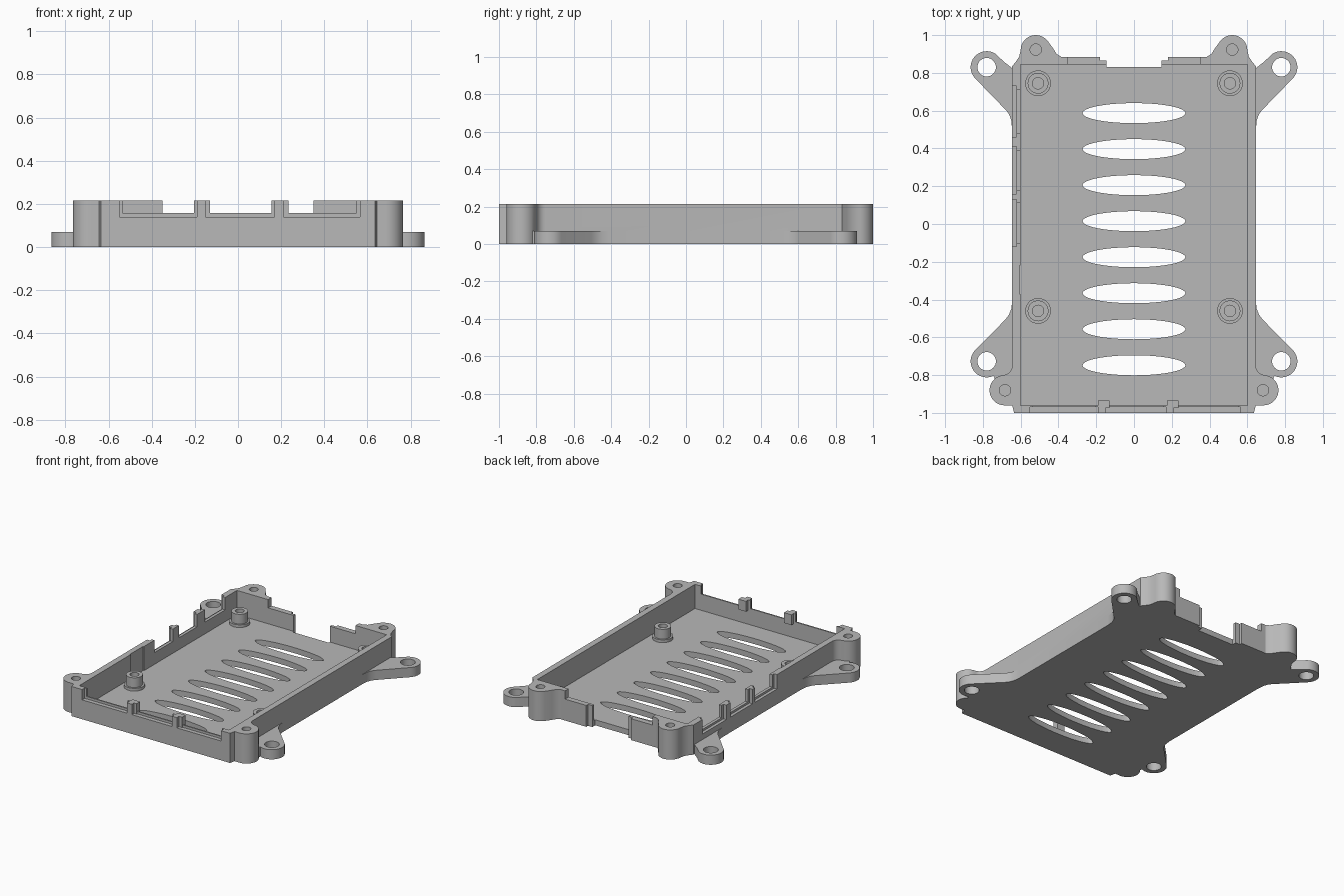
import bpy, bmesh, math

if "Cube" in bpy.data.objects:
    bpy.data.objects.remove(bpy.data.objects["Cube"])

TOP, FLOOR, LUG = 0.215, 0.04, 0.07

grey = bpy.data.materials.new("light grey plastic")
grey.diffuse_color = (0.48, 0.48, 0.48, 1)
grey.use_nodes = True
grey.node_tree.nodes["Principled BSDF"].inputs["Base Color"].default_value = grey.diffuse_color


def arc(cx, cy, rx, a0, a1, n=16, ry=None):
    ry = rx if ry is None else ry
    angles = [math.radians(a0 + (a1 - a0) * i / n) for i in range(n + 1)]
    return [(cx + rx * math.cos(a), cy + ry * math.sin(a)) for a in angles]


def mirrored(pts, sx):
    return [(x * sx, y) for x, y in pts]


def prism(name, pts, z0, z1):
    """Extrude a flat outline from z0 to z1."""
    bm = bmesh.new()
    face = bm.faces.new([bm.verts.new((x, y, z0)) for x, y in pts])
    ext = bmesh.ops.extrude_face_region(bm, geom=[face])["geom"]
    for v in ext:
        if isinstance(v, bmesh.types.BMVert):
            v.co.z = z1
    bmesh.ops.recalc_face_normals(bm, faces=bm.faces)
    mesh = bpy.data.meshes.new(name)
    bm.to_mesh(mesh)
    bm.free()
    obj = bpy.data.objects.new(name, mesh)
    bpy.context.collection.objects.link(obj)
    mesh.materials.append(grey)
    return obj


def box(name, x0, x1, y0, y1, z0, z1):
    return prism(name, [(x0, y0), (x1, y0), (x1, y1), (x0, y1)], z0, z1)


def disc(name, x, y, r, z0, z1, n=32, ry=None):
    return prism(name, arc(x, y, r, 0, 360, n, ry)[:-1], z0, z1)


def combine(target, other, op):
    """Apply a boolean and remove the helper."""
    mod = target.modifiers.new(op, "BOOLEAN")
    mod.object, mod.operation, mod.solver = other, op, "EXACT"
    bpy.context.view_layer.objects.active = target
    bpy.ops.object.modifier_apply(modifier=mod.name)
    bpy.data.objects.remove(other, do_unlink=True)


def cut(target, other):
    combine(target, other, "DIFFERENCE")


def join(target, other):
    combine(target, other, "UNION")


# Tray outline with the four tall screw bosses
half = [(0.635, -1), (0.645, -0.96)]
half += arc(0.685, -0.88, 0.08, -90, 80)
half += arc(0.695, -0.75, 0.05, 260, 180, 6)
half += [(0.645, 0.835), (0.625, 0.86), (0.608, 0.885)]
half += arc(0.52, 0.92, 0.08, 0, 145)
half += [(0.425, 0.925), (0.41, 0.9), (0.385, 0.885)]
tray = prism("tray", half + mirrored(half, -1)[::-1], 0, TOP)
cut(tray, box("cavity", -0.6, 0.6, -0.96, 0.845, FLOOR, 1))

# Mounting lugs at the four corners
front_lug = [(0.62, -0.41), (0.645, -0.41), (0.65, -0.45), (0.662, -0.48), (0.68, -0.505)]
front_lug += arc(0.78, -0.727, 0.085, 45, -115) + [(0.72, -0.86), (0.62, -0.86)]
back_lug = [(0.62, 0.5), (0.645, 0.5), (0.65, 0.55), (0.662, 0.582), (0.68, 0.605)]
back_lug += arc(0.78, 0.83, 0.085, -45, 125) + [(0.69, 0.86), (0.645, 0.825), (0.62, 0.82)]
for s in (-1, 1):
    join(tray, prism("lug", mirrored(front_lug, s), 0, LUG))
    join(tray, prism("lug", mirrored(back_lug, s), 0, LUG))

# Front wall openings: deeper outer recess, shallower inner lip
for x0, x1 in ((-0.55, -0.19), (-0.15, 0.17), (0.21, 0.565)):
    cut(tray, box("recess", x0, x1, -1.1, -0.97, 0.14, 1))
    cut(tray, box("opening", x0 + 0.015, x1 - 0.015, -1.1, -0.9, 0.157, 1))

# Tabs behind the front wall posts
for x in (-0.16, 0.205):
    join(tray, box("tab", x - 0.03, x + 0.03, -0.975, -0.935, 0.14, TOP))

# Left wall port openings
for y0, y1 in ((-0.12, 0.13), (0.16, 0.41), (0.46, 0.73)):
    cut(tray, box("recess", -0.7, -0.622, y0, y1, 0.11, 1))
    cut(tray, box("opening", -0.7, -0.55, y0 + 0.02, y1 - 0.02, 0.125, 1))
cut(tray, box("groove", -0.606, -0.59, -0.37, -0.22, FLOOR, 1))

# Back wall: lowered middle and a slot through the floor edge
cut(tray, box("lowered", -0.35, 0.35, 0.82, 1, 0.155, 1))
cut(tray, box("rebate", -0.18, 0.18, 0.865, 1, -1, 1))
cut(tray, box("slot", -0.145, 0.145, 0.832, 1, -1, 1))

# Vent slots
for i in range(8):
    cut(tray, disc("vent", 0, 0.587 - i * 0.1907, 0.272, -1, 1, 64, 0.053))

# Screw holes in bosses (blind) and lugs (through)
for s in (-1, 1):
    for x, y in ((0.52, 0.923), (0.683, -0.88)):
        cut(tray, disc("screw_hole", s * x, y, 0.03, FLOOR, 1))
    for x, y in ((0.78, 0.83), (0.78, -0.727)):
        cut(tray, disc("lug_hole", s * x, y, 0.049, -1, 1))

# Board standoffs with a wider foot
for s in (-1, 1):
    for y in (0.745, -0.46):
        join(tray, disc("foot", s * 0.508, y, 0.068, 0.02, 0.06))
        join(tray, disc("standoff", s * 0.508, y, 0.055, 0.03, 0.13))
        cut(tray, disc("pilot_hole", s * 0.508, y, 0.03, FLOOR, 1))

bpy.ops.object.select_all(action="DESELECT")
tray.select_set(True)
bpy.context.view_layer.objects.active = tray
bpy.ops.object.shade_smooth_by_angle(angle=math.radians(30))
